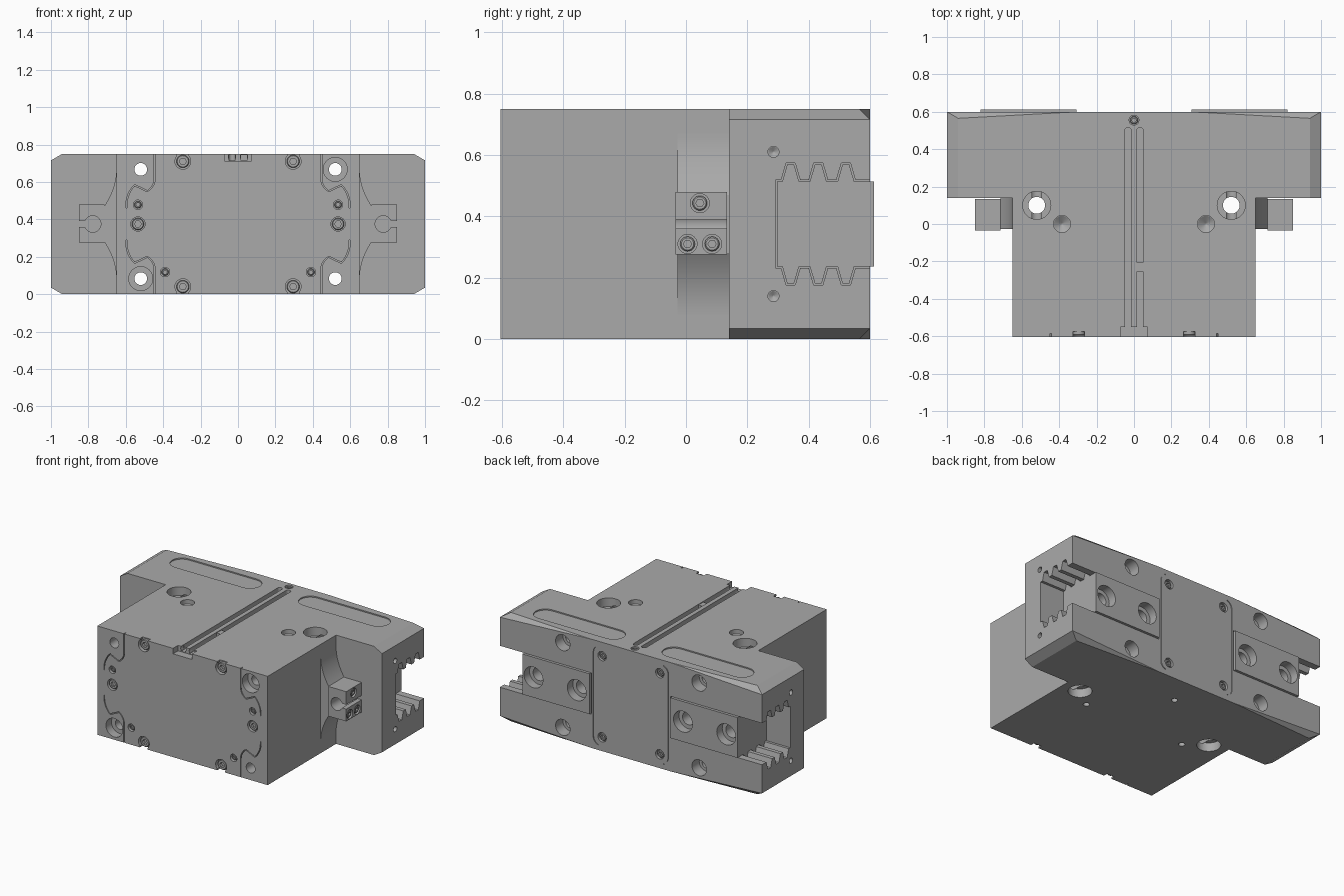
import bpy, bmesh, math
from mathutils import Vector, Matrix

if "Cube" in bpy.data.objects:
    bpy.data.objects.remove(bpy.data.objects["Cube"])

grey = bpy.data.materials.new("machined grey")
GREY = (0.4, 0.4, 0.4, 1)
grey.use_nodes = True
grey.diffuse_color = GREY
grey.node_tree.nodes["Principled BSDF"].inputs["Base Color"].default_value = GREY

X, Y, Z = Vector((1, 0, 0)), Vector((0, 1, 0)), Vector((0, 0, 1))
H, MID = 0.75, 0.375
FRONT, STEP, BACK = -0.605, 0.14, 0.6
SIDES = (1, -1)


def prism(bm, pts, axis, lo, hi):
    """Extrude a 2D outline along an axis."""
    def put(p, d):
        return {"x": (d, *p), "y": (p[0], d, p[1]), "z": (*p, d)}[axis]
    a = [bm.verts.new(put(p, lo)) for p in pts]
    b = [bm.verts.new(put(p, hi)) for p in pts]
    bm.faces.new(a)
    bm.faces.new(b[::-1])
    for i in range(len(a)):
        j = (i + 1) % len(a)
        bm.faces.new((a[i], b[i], b[j], a[j]))


def rect(x0, x1, y0, y1):
    return [(x0, y0), (x1, y0), (x1, y1), (x0, y1)]


def arc(cx, cy, r, a0, a1, n=10):
    angles = [math.radians(a0 + (a1 - a0) * i / n) for i in range(n + 1)]
    return [(cx + r * math.cos(a), cy + r * math.sin(a)) for a in angles]


def drill(bm, pos, out, r, depth, tip=0.0):
    """Round cutter entering at pos against the outward direction."""
    turn = out.to_track_quat("Z", "Y").to_matrix().to_4x4()
    mid = Vector(pos) + out * (0.02 - depth) / 2
    bmesh.ops.create_cone(bm, cap_ends=True, segments=32, radius1=r, radius2=r,
                          depth=depth + 0.02, matrix=Matrix.Translation(mid) @ turn)
    if tip:
        mid = Vector(pos) - out * (depth + tip / 2 - 0.001)
        bmesh.ops.create_cone(bm, cap_ends=True, segments=32, radius1=0.002, radius2=r,
                              depth=tip, matrix=Matrix.Translation(mid) @ turn)


def strip(bm, pts, w, lo, hi):
    """Thin engraved line in the xz plane."""
    left, right = [], []
    for i, p in enumerate(pts):
        t = Vector(pts[min(i + 1, len(pts) - 1)]) - Vector(pts[max(i - 1, 0)])
        n = Vector((-t.y, t.x)).normalized() * w / 2
        left.append(tuple(Vector(p) + n))
        right.append(tuple(Vector(p) - n))
    prism(bm, left + right[::-1], "y", lo, hi)


def screw(bm, pos, out, r, length=0.03):
    """Cap screw head with a hexagon socket."""
    m = Matrix.Translation(pos) @ out.to_track_quat("Z", "Y").to_matrix().to_4x4()
    rows, n = [], 24
    for kind, z in ((0, -length), (0, -0.004), (1, 0), (2, 0), (2, -0.6 * r)):
        ring = []
        for i in range(n):
            a = math.tau * i / n
            hexagon = 0.55 * r * math.cos(math.pi / 6) / math.cos(a % (math.pi / 3) - math.pi / 6)
            q = (r, r - 0.004, hexagon)[kind]
            ring.append(bm.verts.new(m @ Vector((q * math.cos(a), q * math.sin(a), z))))
        rows.append(ring)
    for a, b in zip(rows, rows[1:]):
        for i in range(n):
            bm.faces.new((a[i], a[(i + 1) % n], b[(i + 1) % n], b[i]))
    bm.faces.new(rows[-1])


def make(name, bm):
    bmesh.ops.recalc_face_normals(bm, faces=bm.faces)
    me = bpy.data.meshes.new(name)
    bm.to_mesh(me)
    bm.free()
    ob = bpy.data.objects.new(name, me)
    bpy.context.collection.objects.link(ob)
    me.materials.append(grey)
    return ob


def cut(ob, bm):
    tool = make("cutter", bm)
    mod = ob.modifiers.new("cut", "BOOLEAN")
    mod.operation, mod.solver, mod.use_self, mod.object = "DIFFERENCE", "EXACT", True, tool
    bpy.context.view_layer.objects.active = ob
    bpy.ops.object.modifier_apply(modifier=mod.name)
    bpy.data.objects.remove(tool)


def smooth(ob):
    ob.data.shade_smooth()
    ob.data.set_sharp_from_angle(angle=math.radians(30))


def rack(gap, back):
    """Toothed guide section in the yz plane, shrunk by gap."""
    half, rise = 0.143 - gap, 0.055
    top = [(0.292 + gap, half)]
    for k in range(3):
        y = 0.31 + 0.09 * k
        top += [(y + gap, half), (y + 0.016 + gap, half + rise),
                (y + 0.046 - gap, half + rise), (y + 0.062 - gap, half)]
    top.append((back, half))
    return [(y, MID + d) for y, d in top] + [(y, MID - d) for y, d in reversed(top)]


# Housing: T-shaped block with bevelled head ends and tapering rear bevels
bm = bmesh.new()
half_t = [(0.65, FRONT), (0.65, STEP), (1, STEP), (1, BACK)]
prism(bm, half_t + [(-x, y) for x, y in reversed(half_t)], "z", 0, H)
for sx in SIDES:
    for sz in SIDES:
        end = [Vector(p) for p in ((1, 0.14, 0.34), (1, 0.6, 0.34), (0.94, 0.14, 0.375))]
        rear = [Vector(p) for p in ((0.3, 0.6, 0.375), (0.94, 0.565, 0.375), (1, 0.6, 0.34))]
        for p, q, r in (end, rear):
            n = (q - p).cross(r - p)
            n = n if n.z > 0 else -n
            n = Vector((n.x * sx, n.y, n.z * sz)).normalized()
            co = Vector((p.x * sx, p.y, MID + p.z * sz))
            cutres = bmesh.ops.bisect_plane(bm, geom=bm.verts[:] + bm.edges[:] + bm.faces[:],
                                            plane_co=co, plane_no=n, clear_outer=True, dist=1e-5)
            bmesh.ops.holes_fill(bm, edges=[e for e in bm.edges if e.is_boundary])
housing = make("housing", bm)

screws = bmesh.new()
c = bmesh.new()
for s in SIDES:
    # jaw guide slots
    lo, hi = sorted((s * 0.3, s * 1.1))
    prism(c, rack(0, 0.7), "x", lo, hi)
    # vertical mounting holes and dowel holes
    drill(c, (s * 0.52, 0.1, H), Z, 0.045, 0.8)
    for z, out in ((H, Z), (0, -Z)):
        drill(c, (s * 0.52, 0.1, z), out, 0.075, 0.06)
    drill(c, (s * 0.385, 0, H), Z, 0.045, 0.03, 0.03)
    drill(c, (s * 0.385, 0, 0), -Z, 0.02, 0.05)
    # shallow oblong pockets and twin sensor grooves on top
    oval = arc(s * 0.49 + 0.26, 0.46, 0.075, -90, 90) + arc(s * 0.49 - 0.26, 0.46, 0.075, 90, 270)
    prism(c, oval, "z", H - 0.008, H + 0.02)
    groove = arc(s * 0.032, 0.5, 0.017, 0, 180) + [(s * 0.032 - 0.017, -0.57), (s * 0.032 + 0.017, -0.57)]
    prism(c, groove, "z", H - 0.035, H + 0.02)
    drill(c, (s * 0.032, -0.55, 0.735), -Y, 0.02, 0.03)
    for k in SIDES:
        # long mounting holes from front to back
        z = MID + k * 0.292
        drill(c, (s * 0.52, FRONT, z), -Y, 0.034, 1.3)
        drill(c, (s * 0.52, BACK, z), Y, 0.055, 0.08)
        if s == k:
            drill(c, (s * 0.52, FRONT, z), -Y, 0.064, 0.06)
        drill(c, (s, 0.285, MID + k * 0.235), X * s, 0.018, 0.05, 0.01)
        # edge screws of the front cover, open to the top or bottom
        z = MID + k * 0.335
        drill(c, (s * 0.295, FRONT, z), -Y, 0.042, 0.03)
        lo, hi = sorted((z, MID + k * 0.4))
        prism(c, rect(s * 0.295 - 0.03, s * 0.295 + 0.03, lo, hi), "y", FRONT - 0.02, FRONT + 0.03)
        screw(screws, (s * 0.295, FRONT + 0.01, z), -Y, 0.034)
        # cover seam on the front
        seam = [(s * 0.445, MID + k * 0.39), (s * 0.445, MID + k * 0.27)]
        seam += [(s * x, MID + k * d) for x, d in
                 arc(0.525, 0.245, 0.08, 180, 240, 6) + arc(0.445, 0.1, 0.152, 45, -5, 8)]
        strip(c, seam, 0.006, FRONT - 0.02, FRONT + 0.02)
        # rounded cover seam and screws on the back
        seam = [(s * 0.285, MID)] + [(s * x, MID + k * d) for x, d in arc(0.235, 0.29, 0.05, 0, 75)]
        strip(c, seam, 0.006, BACK - 0.006, BACK + 0.02)
        drill(c, (s * 0.22, BACK, MID + k * 0.28), Y, 0.032, 0.02)
        screw(screws, (s * 0.22, BACK - 0.006, MID + k * 0.28), Y, 0.025)
    # remaining front cover screws
    for x, z, r in ((0.535, 0.375, 0.038), (0.535, 0.478, 0.025), (0.39, 0.118, 0.025)):
        drill(c, (s * x, FRONT, z), -Y, r, 0.025)
        screw(screws, (s * x, FRONT + 0.008, z), -Y, r - 0.006)
# cable notch, rear top screw and lower dowel hole
prism(c, rect(-0.072, 0.072, FRONT - 0.02, -0.55), "z", 0.712, H + 0.02)
drill(c, (0, 0.555, H), Z, 0.026, 0.02)
screw(screws, (0, 0.555, H - 0.006), Z, 0.021)
drill(c, (0, 0.39, 0), -Z, 0.02, 0.05)
cut(housing, c)
smooth(housing)

# Sensor stop in one groove
bm = bmesh.new()
prism(bm, rect(0.016, 0.048, -0.255, -0.205), "z", 0.71, H - 0.004)
make("sensor_stop", bm)

for s, side in ((1, "left"), (-1, "right")):
    # Gripping jaw with racks and two stepped bolt holes
    bm, c = bmesh.new(), bmesh.new()
    lo, hi = sorted((s * 0.308, s * 0.82))
    prism(bm, rack(0.004, 0.612), "x", lo, hi)
    jaw = make(side + "_jaw", bm)
    for x in (0.405, 0.735):
        drill(c, (s * x, 0.612, MID), Y, 0.072, 0.06)
        drill(c, (s * x, 0.612, MID), Y, 0.045, 0.2)
    cut(jaw, c)
    smooth(jaw)

    # Flared web carrying the clamp
    bm = bmesh.new()
    flare = [(0.65 + 0.065 * (i / 12) ** 2, 0.295 - 0.2 * i / 12) for i in range(13)]
    pts = [(s * x, MID + d) for x, d in flare] + [(s * x, MID - d) for x, d in reversed(flare)]
    prism(bm, pts, "y", -0.028, STEP)
    smooth(make(side + "_web", bm))

    # Slotted clamp with three screws on its outer face
    bm, c = bmesh.new(), bmesh.new()
    outline = [(0.85, 0.36), (0.85, 0.275), (0.714, 0.275), (0.714, 0.48), (0.85, 0.48), (0.85, 0.39)]
    outline += arc(0.777, 0.375, 0.044, 20, 340, 24)
    prism(bm, [(s * x, z) for x, z in outline], "y", -0.035, 0.133)
    clamp = make(side + "_clamp", bm)
    for y, z in ((0.045, 0.443), (0.005, 0.31), (0.085, 0.31)):
        drill(c, (s * 0.85, y, z), X * s, 0.031, 0.015)
        screw(screws, (s * 0.846, y, z), X * s, 0.024, 0.012)
    cut(clamp, c)
    smooth(clamp)

smooth(make("cap_screws", screws))
